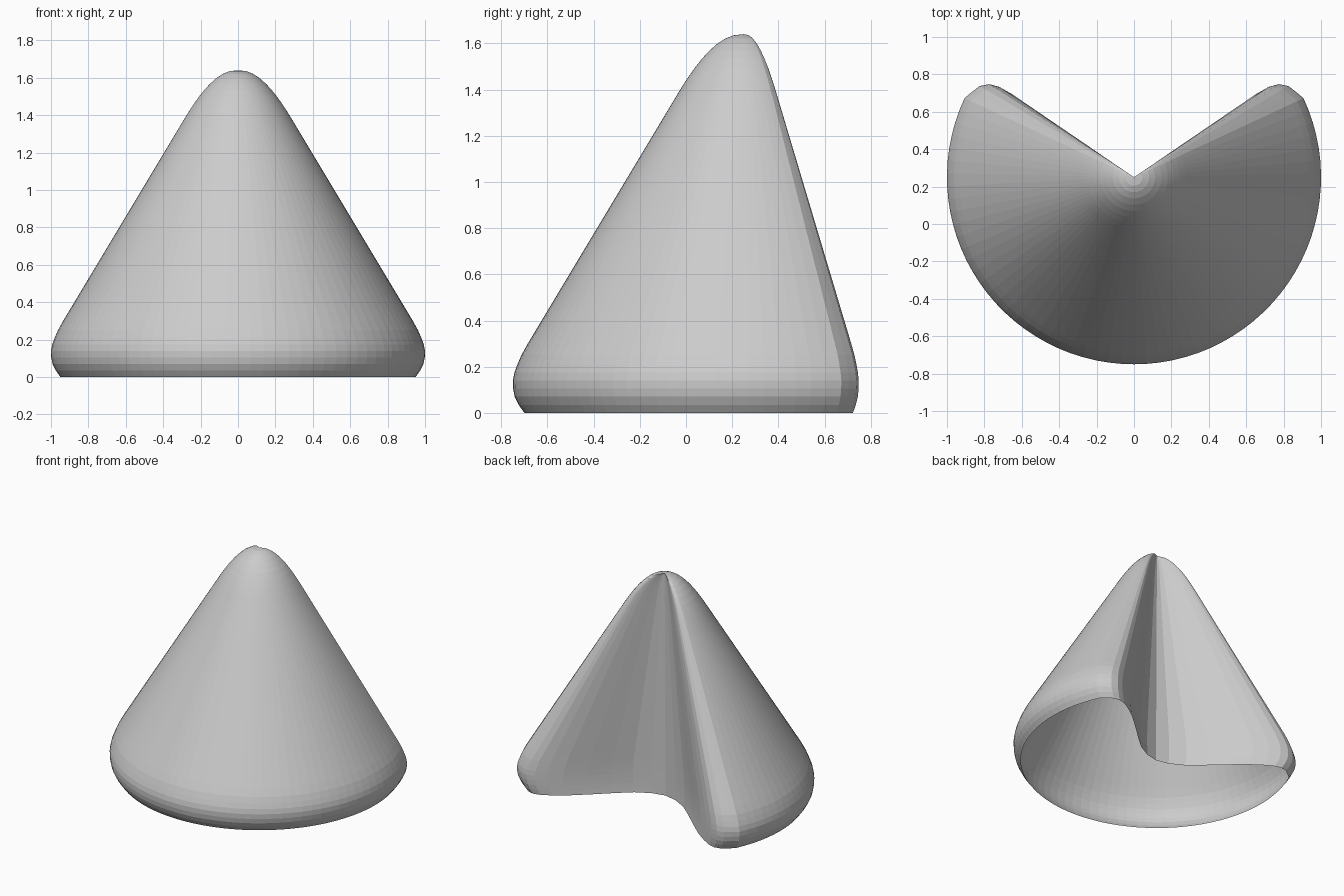
import bpy, bmesh, math

if "Cube" in bpy.data.objects:
    bpy.data.objects.remove(bpy.data.objects["Cube"])

AXIS_Y = 0.25      # position of the vertical axis

# Half of the kidney-shaped section: notch centre out to the rounded lobe
notch = [(0, -0.01), (0.1, 0.012), (0.21, 0.07), (0.32, 0.165), (0.44, 0.275),
         (0.56, 0.38), (0.65, 0.443), (0.72, 0.483), (0.775, 0.498),
         (0.825, 0.488), (0.868, 0.455)]
ARC = 29
start, end = math.radians(25), math.radians(-90)
arc = []
for i in range(ARC + 1):
    a = start + (end - start) * i / ARC
    arc.append((math.cos(a), math.sin(a)))
half = notch + arc
# Mirror it to a closed outline (both centre points used once)
outline = half + [(-x, y) for x, y in reversed(half[1:-1])]

# Scale of the section at each height: rolled rim, straight cone, soft tip
profile = [(0.95, 0), (0.975, 0.035), (0.992, 0.07), (0.999, 0.105),
           (1.0, 0.14), (0.993, 0.175), (0.98, 0.21), (0.963, 0.25),
           (0.935, 0.3), (0.275, 1.4), (0.245, 1.447), (0.213, 1.493),
           (0.18, 1.535), (0.147, 1.57), (0.113, 1.6), (0.08, 1.621),
           (0.045, 1.635)]

# Notched cone shell, open underneath
bm = bmesh.new()
rings = [[bm.verts.new((x * s, AXIS_Y + y * s, z)) for x, y in outline]
         for s, z in profile]
tip = bm.verts.new((0, AXIS_Y, 1.64))
n = len(outline)
for lower, upper in zip(rings, rings[1:]):
    for i in range(n):
        j = (i + 1) % n
        bm.faces.new((lower[j], lower[i], upper[i], upper[j]))
for i in range(n):
    bm.faces.new((rings[-1][(i + 1) % n], rings[-1][i], tip))

mesh = bpy.data.meshes.new("notched_cone")
bm.to_mesh(mesh)
bm.free()
obj = bpy.data.objects.new("notched_cone", mesh)
bpy.context.collection.objects.link(obj)
